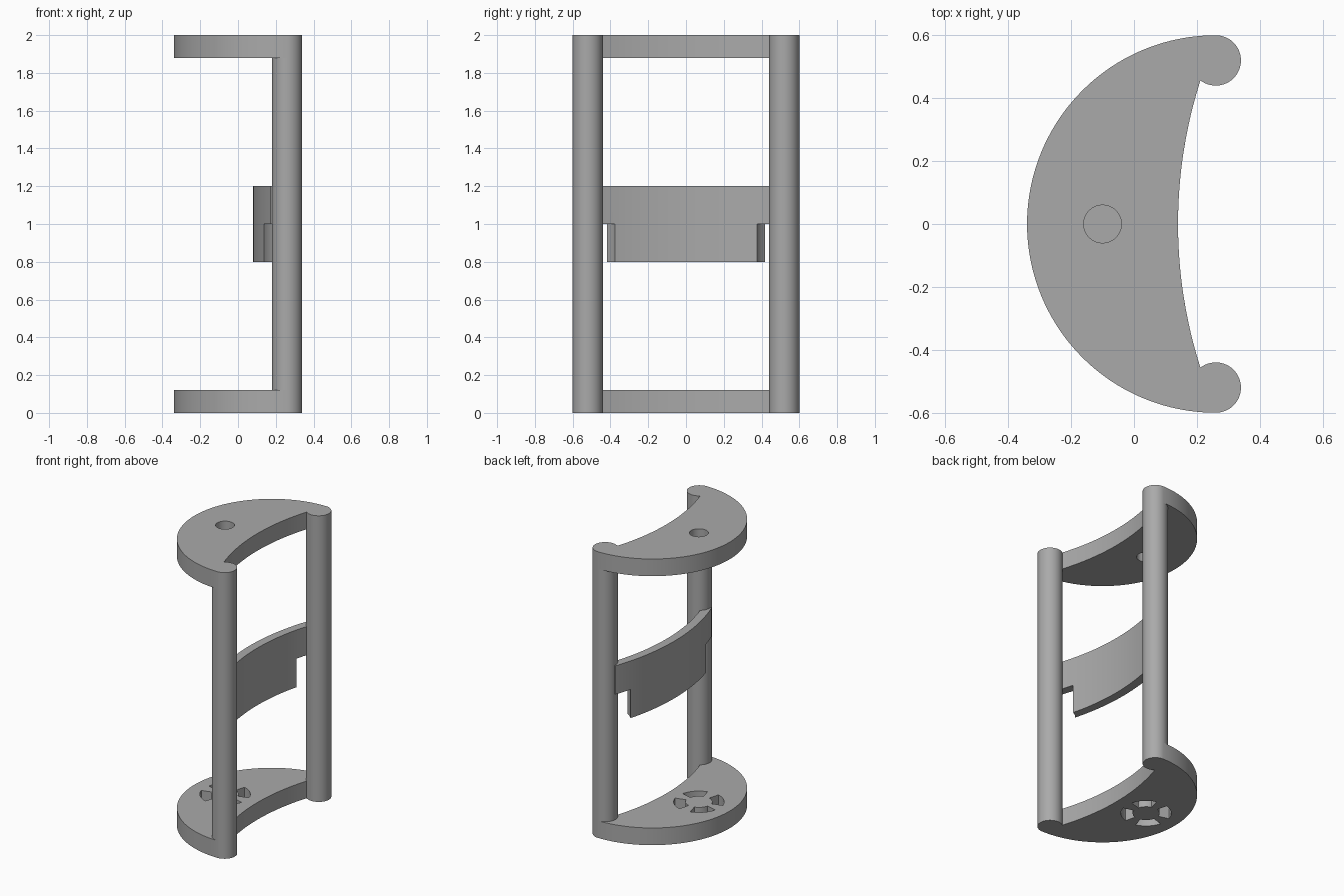
import bpy
import bmesh
from math import cos, sin, pi, radians, asin

cube = bpy.data.objects.get("Cube")
if cube:
    bpy.data.objects.remove(cube, do_unlink=True)

grey = bpy.data.materials.new("plain grey")
grey.use_nodes = True
grey.diffuse_color = (0.4, 0.4, 0.4, 1)
grey.node_tree.nodes["Principled BSDF"].inputs["Base Color"].default_value = (0.4, 0.4, 0.4, 1)

POST_X, POST_Y, POST_R = 0.26, 0.52, 0.08
BOW_X, BOW_R = 1.64, 1.5          # shallow arc of the open side
HOLE_X = -0.1


def arc(cx, cy, r, start, end, n):
    """Points on an arc, angles in radians, both ends included."""
    return [(cx + r * cos(start + (end - start) * i / n),
             cy + r * sin(start + (end - start) * i / n)) for i in range(n + 1)]


def prism(name, outline, z0, z1):
    """Extrude a flat outline from z0 to z1."""
    bm = bmesh.new()
    face = bm.faces.new([bm.verts.new((x, y, z0)) for x, y in outline])
    new = bmesh.ops.extrude_face_region(bm, geom=[face])["geom"]
    bmesh.ops.translate(bm, vec=(0, 0, z1 - z0),
                        verts=[v for v in new if isinstance(v, bmesh.types.BMVert)])
    bmesh.ops.recalc_face_normals(bm, faces=bm.faces)
    mesh = bpy.data.meshes.new(name)
    bm.to_mesh(mesh)
    bm.free()
    mesh.materials.append(grey)
    ob = bpy.data.objects.new(name, mesh)
    bpy.context.collection.objects.link(ob)
    return ob


def rod(name, x, y, r, z0, z1):
    return prism(name, arc(x, y, r, 0, 2 * pi, 64)[:-1], z0, z1)


def combine(target, tool, operation):
    """Apply a boolean and discard the tool."""
    mod = target.modifiers.new("combine", "BOOLEAN")
    mod.operation, mod.solver, mod.object = operation, "EXACT", tool
    bpy.context.view_layer.objects.active = target
    bpy.ops.object.modifier_apply(modifier=mod.name)
    bpy.data.objects.remove(tool, do_unlink=True)


def bow(r, y, n=40):
    """Shallow arc from -y to +y."""
    a = asin(y / r)
    return arc(BOW_X, 0, r, pi + a, pi - a, n)


# Crescent plates: half-round outside, shallow arc inside
crescent = arc(POST_X, 0, 0.6, pi / 2, 3 * pi / 2, 80) + bow(BOW_R, 0.46)
lower_plate = prism("lower_plate", crescent, 0, 0.12)
upper_plate = prism("upper_plate", crescent, 1.88, 2)

# Round hole above, four curved slots below
combine(upper_plate, rod("hole_cutter", HOLE_X, 0, 0.06, 1.8, 2.1), "DIFFERENCE")
for k in range(4):
    mid, half = radians(45 + 90 * k), radians(30)
    slot = (arc(HOLE_X, 0, 0.16, mid - half, mid + half, 12)
            + arc(HOLE_X, 0, 0.085, mid + half, mid - half, 12))
    combine(lower_plate, prism("slot_cutter", slot, -0.1, 0.2), "DIFFERENCE")

# Frame: plates fused with the two posts
frame = lower_plate
frame.name = "frame"
combine(frame, upper_plate, "UNION")
for side in (-1, 1):
    combine(frame, rod("post", POST_X, side * POST_Y, POST_R, 0, 2), "UNION")

# Curved cross band with its lower corners relieved around the posts
band = prism("cross_band", bow(BOW_R, 0.53) + bow(BOW_R + 0.06, 0.53)[::-1], 0.8, 1.2)
for side in (-1, 1):
    combine(band, rod("relief_cutter", POST_X, side * POST_Y, 0.16, 0.7, 1), "DIFFERENCE")

# Smooth curves with sharp edges
for ob in (frame, band):
    bpy.ops.object.select_all(action="DESELECT")
    ob.select_set(True)
    bpy.context.view_layer.objects.active = ob
    bpy.ops.object.shade_smooth_by_angle(angle=radians(30))
